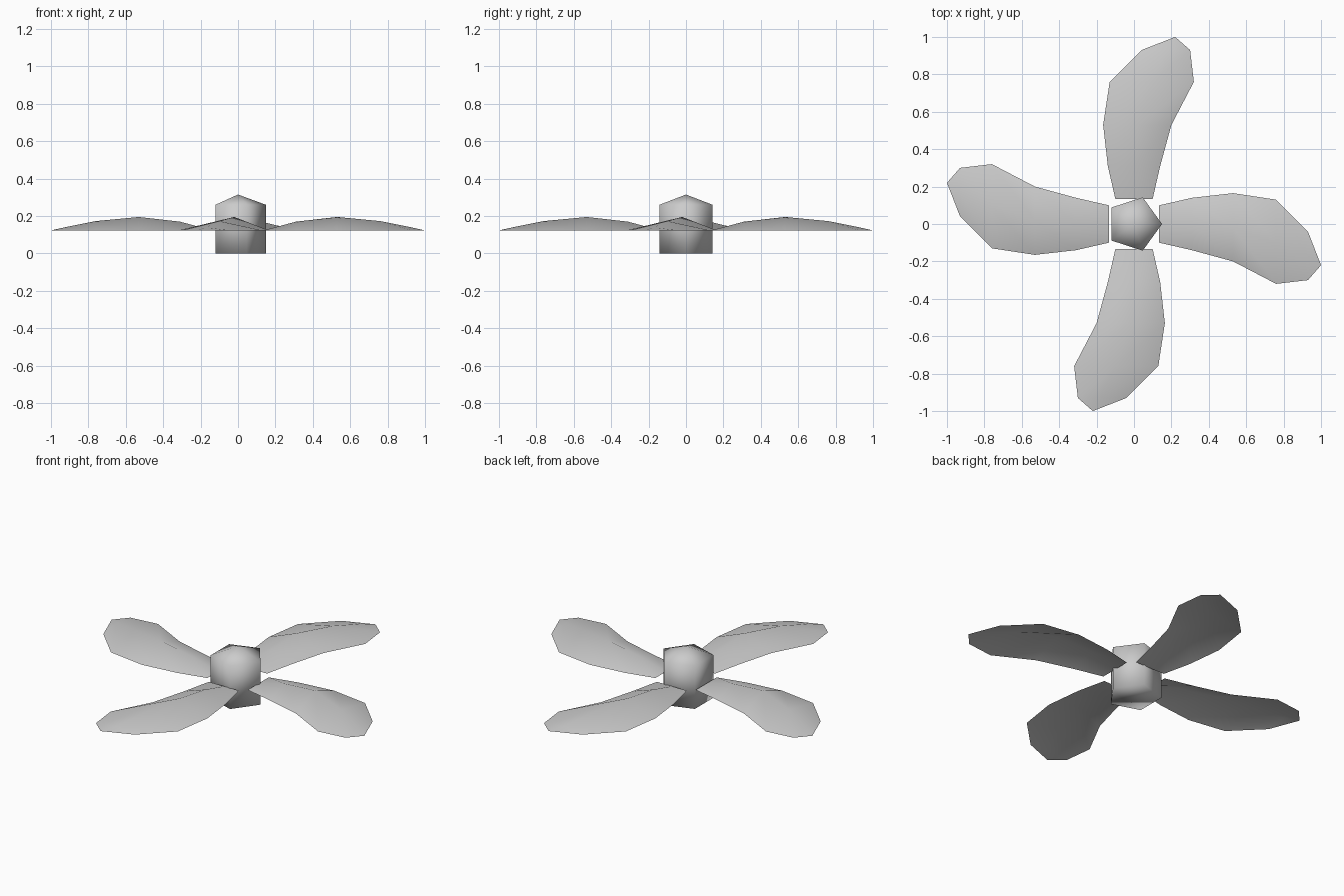
import bpy, bmesh
from math import cos, sin, pi
from mathutils import Matrix

cube = bpy.data.objects.get("Cube")
if cube:
    bpy.data.objects.remove(cube)

grey = bpy.data.materials.new("light grey")
grey.use_nodes = True
grey.diffuse_color = (0.6, 0.6, 0.6, 1)
grey.node_tree.nodes["Principled BSDF"].inputs["Base Color"].default_value = (0.6, 0.6, 0.6, 1)


def finish(name, bm):
    """Turn a bmesh into a smooth-shaded object."""
    for face in bm.faces:
        face.smooth = True
    mesh = bpy.data.meshes.new(name)
    bm.to_mesh(mesh)
    bm.free()
    mesh.materials.append(grey)
    obj = bpy.data.objects.new(name, mesh)
    bpy.context.collection.objects.link(obj)
    return obj


# Hub: five-sided prism with a low pointed cap
SIDES, RADIUS, SHOULDER, APEX = 5, 0.15, 0.26, 0.315
bm = bmesh.new()
rings = [[bm.verts.new((RADIUS * cos(2 * pi * i / SIDES), RADIUS * sin(2 * pi * i / SIDES), z))
          for i in range(SIDES)] for z in (0, SHOULDER)]
tip = bm.verts.new((0, 0, APEX))
bm.faces.new(rings[0][::-1])
for i in range(SIDES):
    j = (i + 1) % SIDES
    bm.faces.new((rings[0][i], rings[0][j], rings[1][j], rings[1][i]))
    bm.faces.new((rings[1][i], rings[1][j], tip))
finish("hub", bm)

# Blade: open sheet with a level rim and a raised, curving ridge
RIM = 0.123
# distance from axis, leading edge, ridge, trailing edge, ridge height
stations = [
    (0.135, 0.10, 0.0, -0.10, RIM),
    (0.31, 0.14, 0.0, -0.14, 0.17),
    (0.53, 0.165, -0.02, -0.20, 0.195),
    (0.76, 0.13, -0.10, -0.32, 0.173),
    (0.93, -0.04, -0.17, -0.30, 0.139),
]


def blade(name, turn):
    bm = bmesh.new()
    rows = [[bm.verts.new((r, y, z)) for y, z in ((lead, RIM), (ridge, top), (trail, RIM))]
            for r, lead, ridge, trail, top in stations]
    for a, b in zip(rows, rows[1:]):
        for k in range(2):
            bm.faces.new((a[k], a[k + 1], b[k + 1], b[k]))
    end = bm.verts.new((1.0, -0.22, RIM))
    for k in range(2):
        bm.faces.new((rows[-1][k], rows[-1][k + 1], end))
    bm.transform(Matrix.Rotation(turn, 4, "Z"))
    bm.normal_update()
    if sum(f.normal.z for f in bm.faces) < 0:
        bmesh.ops.reverse_faces(bm, faces=bm.faces[:])
    finish(name, bm)


for i, side in enumerate(("left", "back", "right", "front")):
    blade(side + "_blade", i * pi / 2)
